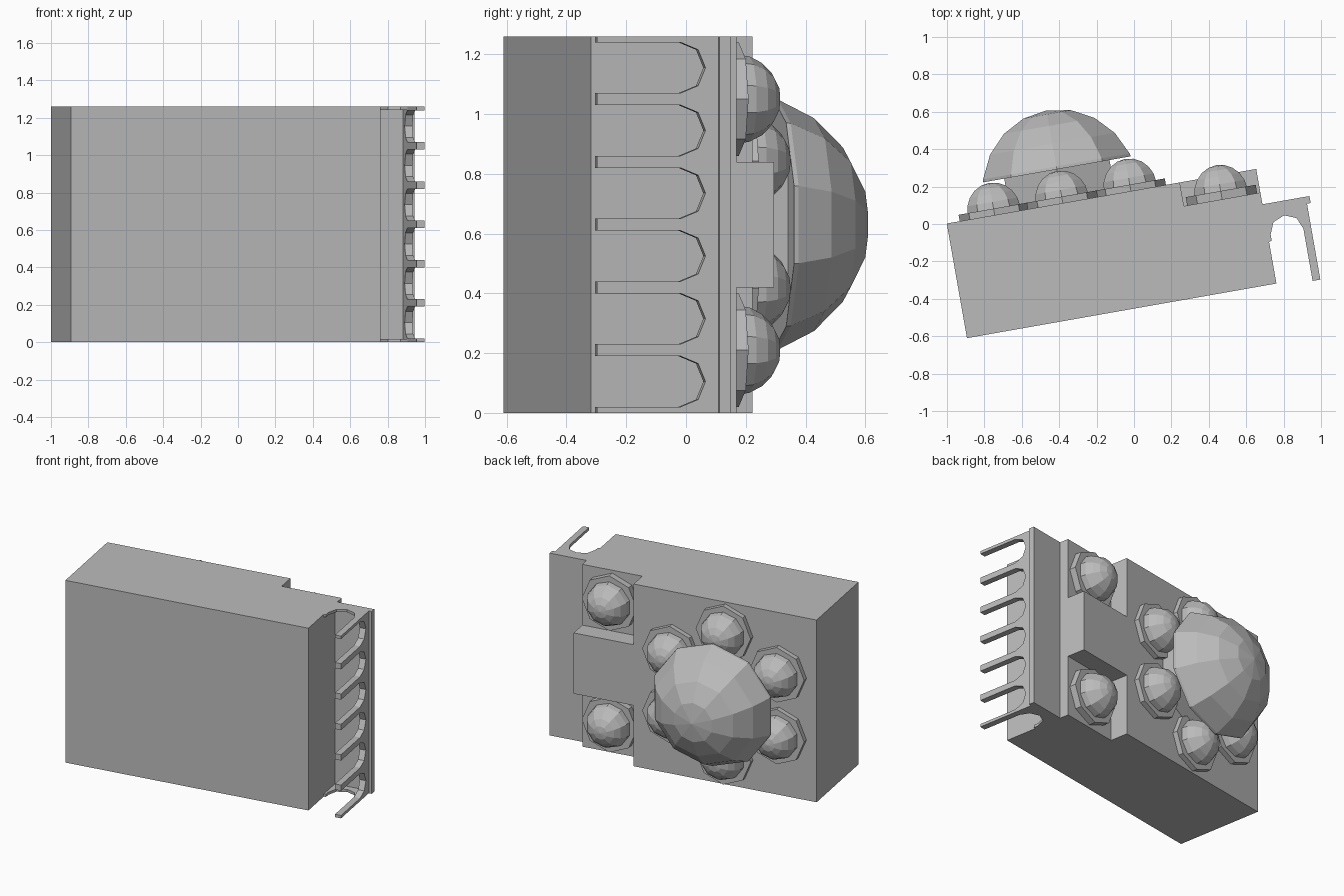
import bpy, bmesh, math
from mathutils import Matrix, Vector

cube = bpy.data.objects.get("Cube")
if cube:
    bpy.data.objects.remove(cube)

stone = bpy.data.materials.new("grey_stone")
stone.use_nodes = True
GREY = (0.5, 0.5, 0.5, 1)
stone.diffuse_color = GREY
stone.node_tree.nodes["Principled BSDF"].inputs["Base Color"].default_value = GREY

# The building lies on its back: its own "up" points along +y, turned ten degrees
PLACE = (Matrix.Translation((-0.893, -0.61, 0.63))
         @ Matrix.Rotation(math.radians(10), 4, 'Z')
         @ Matrix.Rotation(math.radians(-90), 4, 'X'))


def finish(name, bm):
    bmesh.ops.recalc_face_normals(bm, faces=bm.faces)
    mesh = bpy.data.meshes.new(name)
    bm.to_mesh(mesh)
    bm.free()
    mesh.materials.append(stone)
    obj = bpy.data.objects.new(name, mesh)
    obj.matrix_world = PLACE
    bpy.context.collection.objects.link(obj)


def prism(name, points, offset):
    bm = bmesh.new()
    face = bm.faces.new([bm.verts.new(p) for p in points])
    top = bmesh.ops.extrude_face_region(bm, geom=[face])["geom"]
    moved = [v for v in top if isinstance(v, bmesh.types.BMVert)]
    bmesh.ops.translate(bm, verts=moved, vec=Vector(offset))
    finish(name, bm)


def box(name, x0, x1, y0, y1, z0, z1):
    prism(name, [(x0, y0, z0), (x1, y0, z0), (x1, y1, z0), (x0, y1, z0)],
          (0, 0, z1 - z0))


def drum(name, x, y, z, radius, height, sides, turn=0):
    pts = [(x + radius * math.cos(turn + math.tau * i / sides),
            y + radius * math.sin(turn + math.tau * i / sides), z)
           for i in range(sides)]
    prism(name, pts, (0, 0, height))


def dome(name, x, y, z, radius, cut):
    # Faceted sphere cut off flat at its base
    bm = bmesh.new()
    bmesh.ops.create_uvsphere(bm, u_segments=10, v_segments=10, radius=radius)
    geom = bm.verts[:] + bm.edges[:] + bm.faces[:]
    cutres = bmesh.ops.bisect_plane(bm, geom=geom, plane_co=(0, 0, cut),
                                    plane_no=(0, 0, -1), clear_outer=True)
    rim = [e for e in cutres["geom_cut"] if isinstance(e, bmesh.types.BMEdge)]
    bmesh.ops.contextual_create(bm, geom=rim)
    bmesh.ops.translate(bm, verts=bm.verts, vec=(x, y, z))
    finish(name, bm)


def arch(center, spring, radius):
    return [(center - radius * math.cos(math.pi * i / 4),
             spring + radius * math.sin(math.pi * i / 4)) for i in range(5)]


# Main hall: high roof, two lower corner terraces at the porch end
HALF, ROOF, TERRACE, END, STEP = 0.63, 0.622, 0.494, 1.68, 1.265
box("main_hall", 0, STEP, -HALF, HALF, 0, ROOF)
box("entrance_wing", STEP, END, -HALF, HALF, 0, TERRACE)
box("entrance_block", STEP, END, -0.21, 0.21, TERRACE, ROOF)


# Small domes on octagonal drums
def small_dome(name, x, y, z):
    drum(name + "_drum", x, y, z, 0.19, 0.045, 8)
    dome(name, x, y, z + 0.035, 0.15, 0)


for side, y in (("left", -0.42), ("right", 0.42)):
    small_dome("terrace_dome_" + side, (STEP + END) / 2, y, TERRACE)

MID = 0.63
for i in range(6):
    a = math.radians(30 + 60 * i)
    small_dome(f"ring_dome_{i + 1}", MID + 0.427 * math.cos(a),
               0.427 * math.sin(a), ROOF - 0.01)

# Great dome on its hexagonal drum
drum("great_drum", MID, 0, ROOF, 0.33, 0.185, 6, math.radians(30))
dome("great_dome", MID, 0, 0.685, 0.44, 0.12)

# Porch: flat roof with cornice, arcade wall of six bays, an arch at each end
OUT, THICK, FOOT, SPRING, CEIL = 1.915, 0.042, -0.02, 0.263, 0.392
box("porch_roof", END, 1.935, -HALF, HALF, CEIL, 0.43)

outline = [(-HALF, CEIL), (-HALF, FOOT)]
for i in range(6):
    c = -HALF + 0.21 * (i + 0.5)
    outline += [(c - 0.085, FOOT)] + arch(c, SPRING, 0.085) + [(c + 0.085, FOOT)]
outline += [(HALF, FOOT), (HALF, CEIL)]
prism("porch_arcade", [(OUT - THICK, y, z) for y, z in outline], (THICK, 0, 0))

end_arch = [(END, CEIL), (END, 0.225), (1.695, 0.23)]
end_arch += arch(1.784, SPRING, 0.089) + [(1.873, CEIL)]
for name, y, d in (("left", -HALF, 0.018), ("right", HALF, -0.018)):
    prism("end_arch_" + name, [(x, y, z) for x, z in end_arch], (0, d, 0))
